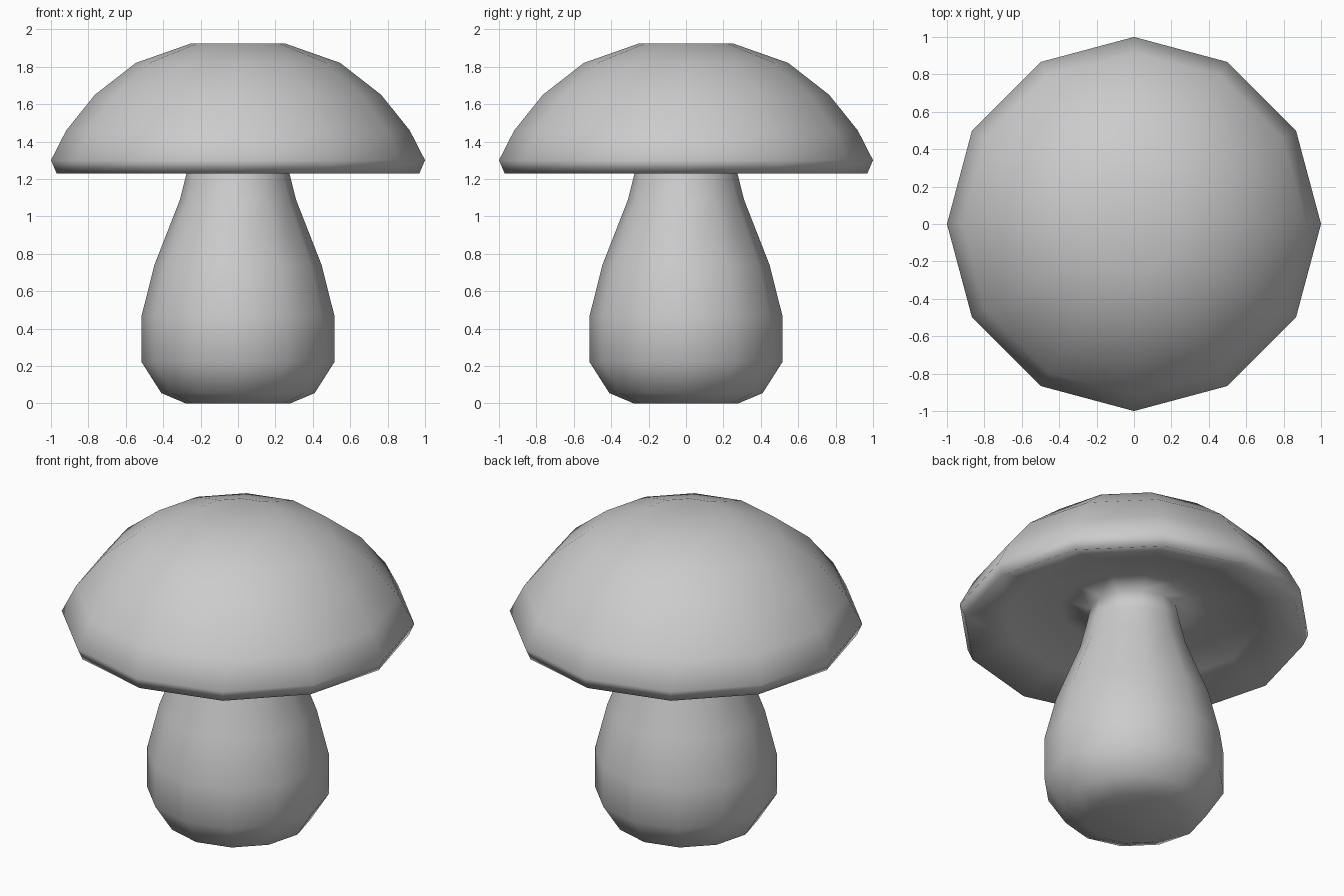
import bpy
import bmesh
from math import cos, sin, tau

cube = bpy.data.objects.get("Cube")
if cube:
    bpy.data.objects.remove(cube, do_unlink=True)

SIDES = 12

grey = bpy.data.materials.new("plain_grey")
grey.use_nodes = True
colour = (0.6, 0.6, 0.6, 1)
grey.diffuse_color = colour
grey.node_tree.nodes["Principled BSDF"].inputs["Base Color"].default_value = colour

# Outline as (radius, height): stem upward, cap underside outward, dome inward
stem = [(0.28, 0), (0.41, 0.055), (0.515, 0.22), (0.515, 0.47),
        (0.447, 0.74), (0.31, 1.09), (0.275, 1.23), (0.25, 1.35)]
underside = [(0.42, 1.38), (0.72, 1.31), (0.97, 1.23)]
dome = [(1.0, 1.30), (0.918, 1.46), (0.765, 1.65), (0.547, 1.82), (0.255, 1.923)]


def lathe(name, profile):
    """Revolve an outline into a closed, smooth-shaded solid."""
    bm = bmesh.new()
    rings = [[bm.verts.new((r * cos(tau * i / SIDES), r * sin(tau * i / SIDES), z))
              for i in range(SIDES)] for r, z in profile]
    for low, high in zip(rings, rings[1:]):
        for i in range(SIDES):
            j = (i + 1) % SIDES
            bm.faces.new((low[i], low[j], high[j], high[i]))
    # Flat base and crown
    bm.faces.new(rings[0][::-1])
    bm.faces.new(rings[-1])
    for face in bm.faces:
        face.smooth = True
    mesh = bpy.data.meshes.new(name)
    bm.to_mesh(mesh)
    bm.free()
    mesh.materials.append(grey)
    obj = bpy.data.objects.new(name, mesh)
    bpy.context.collection.objects.link(obj)
    return obj


lathe("mushroom", stem + underside + dome)
